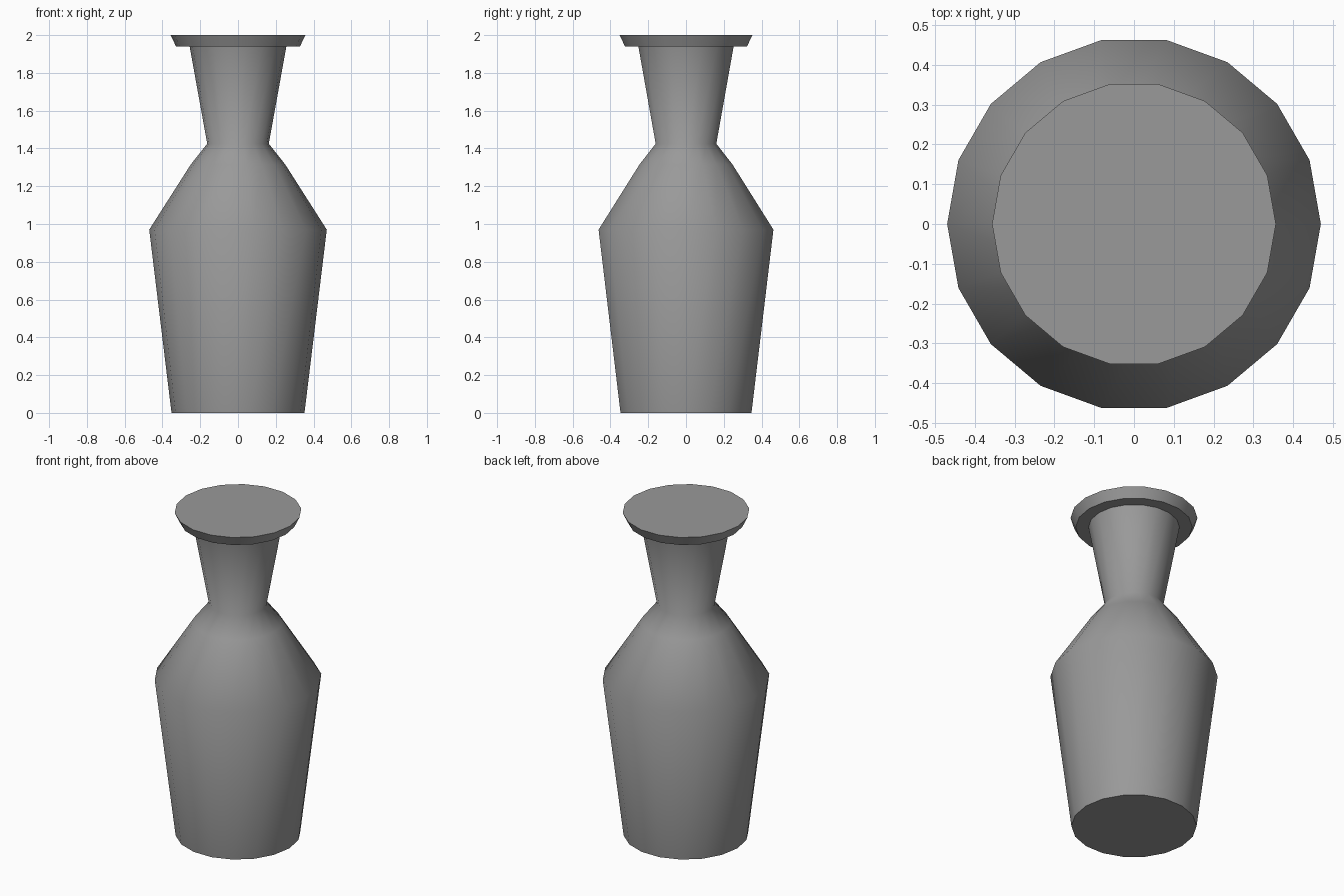
import bpy
import bmesh
import math

SIDES = 18

cube = bpy.data.objects.get("Cube")
if cube:
    bpy.data.objects.remove(cube, do_unlink=True)

grey = bpy.data.materials.new("plain grey")
grey.use_nodes = True
colour = (0.32, 0.32, 0.32, 1)
grey.diffuse_color = colour
grey.node_tree.nodes["Principled BSDF"].inputs["Base Color"].default_value = colour


def turned(name, profile):
    """Closed solid turned around z from (radius, height) points, bottom to top."""
    bm = bmesh.new()
    rings = []
    for radius, z in profile:
        angles = [math.tau * i / SIDES for i in range(SIDES)]
        rings.append([bm.verts.new((radius * math.cos(a), radius * math.sin(a), z))
                      for a in angles])
    for low, high in zip(rings, rings[1:]):
        for i in range(SIDES):
            j = (i + 1) % SIDES
            bm.faces.new((low[i], low[j], high[j], high[i]))
    bm.faces.new(rings[0][::-1])
    bm.faces.new(rings[-1])
    mesh = bpy.data.meshes.new(name)
    bm.to_mesh(mesh)
    bm.free()
    mesh.materials.append(grey)
    obj = bpy.data.objects.new(name, mesh)
    bpy.context.collection.objects.link(obj)
    bpy.ops.object.select_all(action='DESELECT')
    obj.select_set(True)
    bpy.context.view_layer.objects.active = obj
    bpy.ops.object.shade_smooth_by_angle(angle=math.radians(60))
    return obj


# Bottle: tapered body, sloping shoulder, flared neck, and the stopper on top
turned("bottle", [(0.352, 0), (0.47, 0.97), (0.25, 1.315), (0.163, 1.425),
                  (0.256, 1.94), (0.328, 1.94), (0.357, 2.0)])
